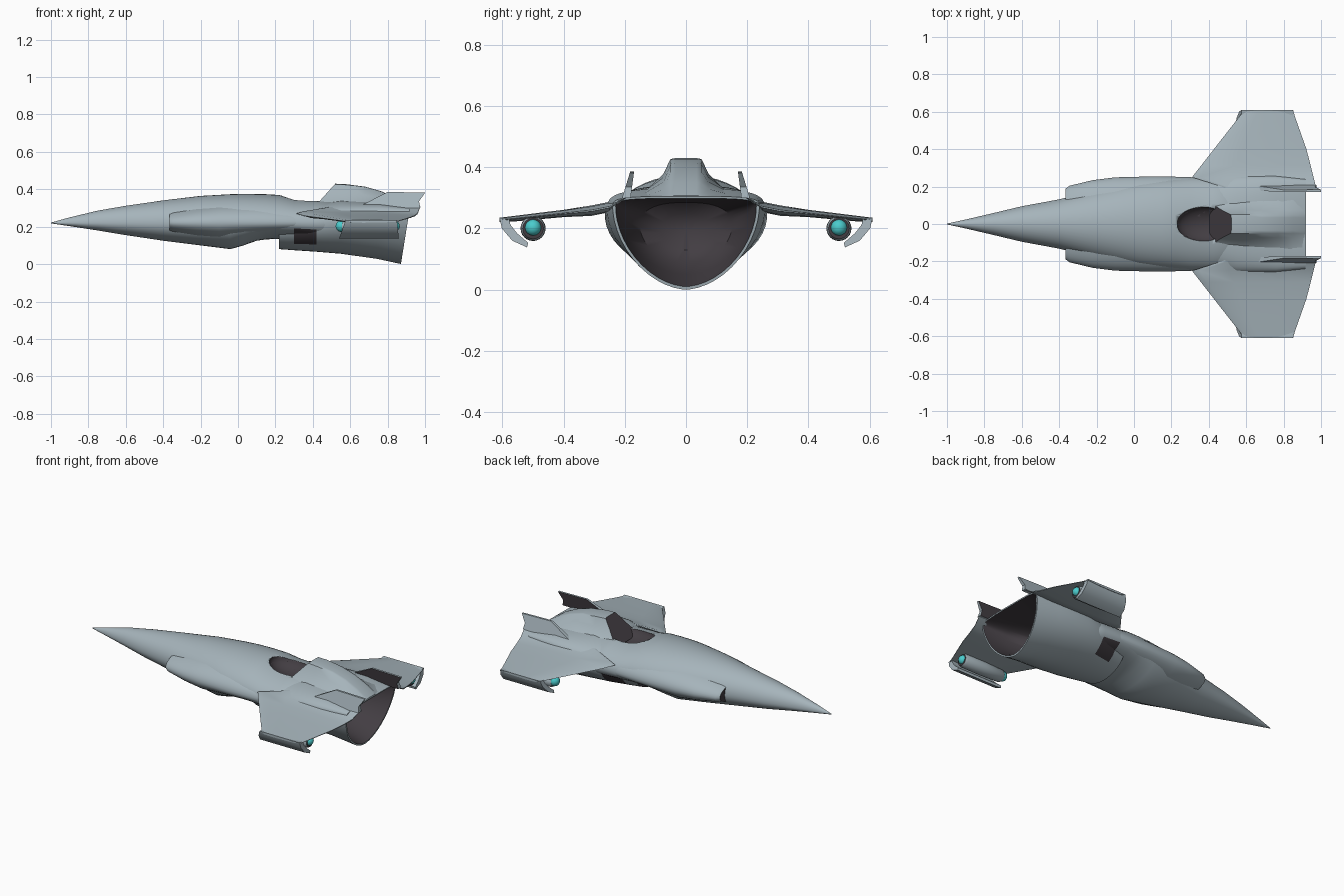
import bpy, bmesh, math
from mathutils import Vector

if "Cube" in bpy.data.objects:
    bpy.data.objects.remove(bpy.data.objects["Cube"])


def material(name, rgb):
    m = bpy.data.materials.new(name)
    m.diffuse_color = (*rgb, 1)
    m.use_nodes = True
    m.node_tree.nodes["Principled BSDF"].inputs["Base Color"].default_value = m.diffuse_color
    return m


HULL = material("blue grey hull", (0.38, 0.455, 0.495))
DARK = material("dark recess", (0.055, 0.047, 0.055))
GLOW = material("cyan glow", (0.07, 0.6, 0.61))


def smooth(ob, angle=35):
    bpy.ops.object.select_all(action='DESELECT')
    ob.select_set(True)
    bpy.context.view_layer.objects.active = ob
    bpy.ops.object.shade_smooth_by_angle(angle=math.radians(angle))


def finish(name, bm, angle=35):
    bmesh.ops.recalc_face_normals(bm, faces=bm.faces)
    me = bpy.data.meshes.new(name)
    bm.to_mesh(me)
    bm.free()
    for m in (HULL, DARK, GLOW):
        me.materials.append(m)
    ob = bpy.data.objects.new(name, me)
    bpy.context.collection.objects.link(ob)
    smooth(ob, angle)
    return ob


def loft(name, rings, dark_bands=(), start=0, end=0, angle=35):
    """Skin closed rings of equal length; caps and chosen bands take a colour index."""
    bm = bmesh.new()
    vs = [[bm.verts.new(p) for p in r] for r in rings]
    n = len(rings[0])
    for i in range(len(vs) - 1):
        for j in range(n):
            k = (j + 1) % n
            f = bm.faces.new((vs[i][j], vs[i][k], vs[i + 1][k], vs[i + 1][j]))
            f.material_index = 1 if i in dark_bands else 0
    bm.faces.new(vs[0]).material_index = start
    bm.faces.new(vs[-1]).material_index = end
    return finish(name, bm, angle)


def section(x, w, zt, zb, zm=0.22, e=1.0, k=0.0, low=1.0, n=48):
    """Rounded body cross-section; e squares the top, k slants it, low tapers the belly."""
    pts = []
    for i in range(n):
        t = 2 * math.pi * (i + 0.5) / n
        c, s = math.cos(t), math.sin(t)
        p = e if s > 0 else low
        y = w * math.copysign(abs(c) ** p, c)
        z = zm + (zt - zm) * s ** p if s > 0 else zm - (zm - zb) * abs(s) ** p
        pts.append((x + k * (z - 0.15), y, z))
    return pts


# Main fuselage with long pointed nose
fuselage = loft("fuselage", [section(*s) for s in (
    (-1, .002, .222, .218), (-.9, .024, .25, .203), (-.75, .059, .286, .18),
    (-.6, .095, .312, .155), (-.4, .132, .341, .125), (-.2, .185, .365, .1),
    (-.04, .22, .374, .08), (.03, .232, .376, .1), (.1, .24, .375, .125),
    (.15, .243, .374, .132), (.22, .246, .37, .135), (.3, .25, .35, .13),
    (.42, .25, .345, .11), (.5, .245, .344, .1), (.58, .19, .3, .12))])

# Wide shoulders with small side intakes at their front
shoulders = loft("shoulders", [section(*s) for s in (
    (-.365, .19, .285, .165), (-.345, .205, .292, .16), (-.22, .235, .318, .135),
    (-.1, .25, .335, .118), (.1, .255, .345, .14), (.3, .252, .335, .15),
    (.45, .22, .3, .16))], start=1)

# Engine housing: front intake mouth, hollow exhaust at the tail
housing = loft("engine_housing", [section(*s) for s in (
    (.22, .18, .24, .08, .2), (.3, .205, .29, .074, .21), (.42, .24, .325, .066, .225, .9),
    (.55, .265, .342, .055, .24, .8, 0, 1.05), (.75, .258, .33, .028, .26, .6, .06, 1.1),
    (.895, .24, .305, 0, .27, .5, .16, 1.12), (.895, .23, .298, .01, .267, .5, .16, 1.12),
    (.76, .205, .295, .05, .24, .6, .06, 1.05), (.65, .15, .285, .09, .21, .8),
    (.61, .08, .25, .13, .2), (.6, .02, .21, .19, .2))],
    dark_bands=(6, 7, 8, 9), start=1, end=1)

# Dark side openings below the wing roots
for ob in (fuselage, shoulders, housing):
    for f in ob.data.polygons:
        c = f.center
        if .3 < c.x < .43 and abs(c.y) > .15 and c.z < .19 and f.normal.z < -.2:
            f.material_index = 1

# Dorsal recess cut through the body parts
bm = bmesh.new()
bmesh.ops.create_uvsphere(bm, u_segments=32, v_segments=16, radius=1)
for v in bm.verts:
    v.co = Vector((.375 + .145 * v.co.x, .097 * v.co.y, .36 + .07 * v.co.z))
for f in bm.faces:
    f.material_index = 1
cutter = finish("recess_cutter", bm)
cutter.hide_render = True
for ob in (fuselage, shoulders, housing):
    mod = ob.modifiers.new("recess", 'BOOLEAN')
    mod.operation = 'DIFFERENCE'
    mod.solver = 'EXACT'
    mod.object = cutter
    bpy.ops.object.select_all(action='DESELECT')
    ob.select_set(True)
    bpy.context.view_layer.objects.active = ob
    bpy.ops.object.modifier_move_to_index(modifier="recess", index=0)
    bpy.ops.object.modifier_apply(modifier="recess")
bpy.data.objects.remove(cutter)


# Dorsal hump with a slanted dark intake face
def hump_ring(x, zt, tw, bw, zb, k=0.0):
    h = zt - zb
    half = [(bw, zb), (bw * .75, zb + .25 * h), (tw * 1.45, zb + .6 * h), (tw, zt - .003), (tw * .7, zt)]
    pts = half + [(-y, z) for y, z in reversed(half)]
    return [(x + k * (z - zt), y, z) for y, z in pts]


loft("dorsal_hump", [hump_ring(*s) for s in (
    (.52, .43, .05, .13, .3, .9), (.58, .427, .052, .16, .3), (.68, .414, .05, .17, .3),
    (.77, .388, .05, .18, .3), (.85, .35, .05, .19, .298), (.915, .308, .05, .19, .298))],
    start=1, angle=50)


# Wings, tip plates, pods and fins on both sides
def wing_ring(s, y, x0, x1, z, th):
    shape = ((0, 0), (.06, .7), (.3, 1), (.7, .8), (1, .15), (1, -.15), (.7, -.8), (.3, -1), (.06, -.7))
    return [(x0 + (x1 - x0) * u, s * y, z + th / 2 * v) for u, v in shape]


for s, side in ((1, "left"), (-1, "right")):
    loft(f"{side}_wing", [wing_ring(s, *a) for a in (
        (.19, .5, .975, .307, .012), (.25, .31, .96, .27, .034),
        (.31, .357, .945, .258, .034), (.4, .427, .922, .249, .024),
        (.57, .56, .862, .231, .018), (.61, .59, .85, .228, .014))], angle=40)

    # Downturned tip plate curling under the wing
    outer = [(.61, .235), (.602, .2), (.568, .16), (.52, .138)]
    inner = [(.516, .153), (.552, .184), (.574, .212), (.578, .232)]
    loft(f"{side}_tip_plate", [[(x + k * (.235 - z), s * y, z) for y, z in outer + inner]
                               for x, k in ((.575, -.35), (.85, .1))], angle=50)

    # Pod under the wing with glowing ends
    rings = []
    for x, r in ((.555, .03), (.565, .037), (.7, .041), (.83, .04), (.845, .034)):
        rings.append([(x, s * .5 + r * math.cos(t), .2 + r * math.sin(t))
                      for t in (2 * math.pi * i / 24 for i in range(24))])
    loft(f"{side}_pod", rings, start=1, end=1)
    for x, r, tag in ((.553, .031, "front"), (.838, .027, "rear")):
        bm = bmesh.new()
        bmesh.ops.create_uvsphere(bm, u_segments=20, v_segments=12, radius=r)
        for v in bm.verts:
            v.co += Vector((x, s * .5, .203))
        for f in bm.faces:
            f.material_index = 2
        finish(f"{side}_{tag}_glow", bm, 60)

    # Swept tail fin leaning inward, dark on its inner face
    fin = [(.62, .295), (.7, .335), (.8, .386), (1.0, .382), (.968, .335), (.975, .3)]
    fin_rings = []
    for d in (-1, 1):
        fin_rings.append([(x, s * (.195 - (z - .3) * .22 + d * (.014 - (z - .3) * .09)), z)
                          for x, z in fin])
    loft(f"{side}_tail_fin", fin_rings, start=1)
